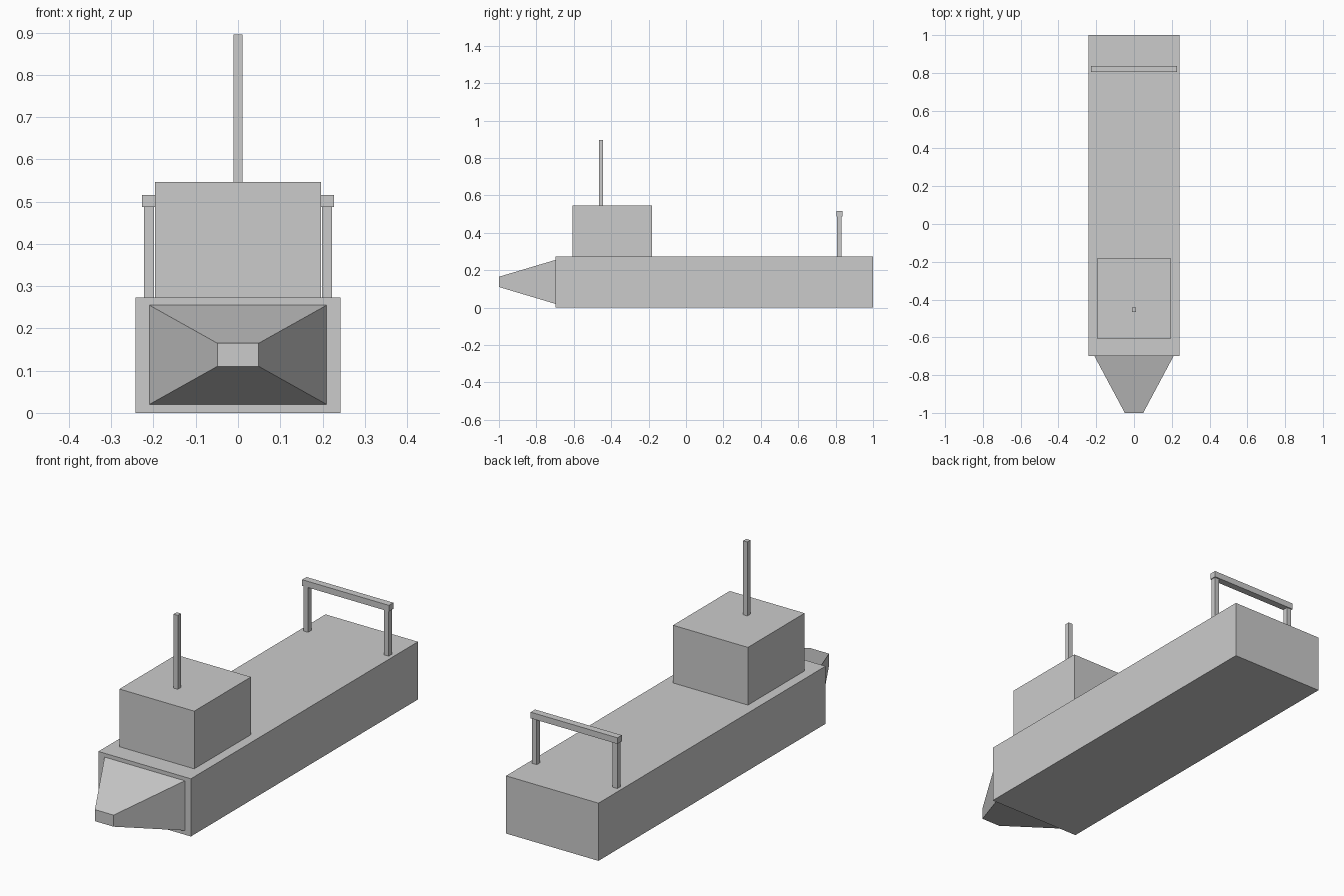
import bpy, bmesh
from mathutils import Vector

cube = bpy.data.objects.get("Cube")
if cube:
    bpy.data.objects.remove(cube, do_unlink=True)

grey = bpy.data.materials.new("plain grey")
grey.use_nodes = True
colour = (0.6, 0.6, 0.6, 1)
grey.diffuse_color = colour
grey.node_tree.nodes["Principled BSDF"].inputs["Base Color"].default_value = colour


def box(name, low, high, shape=None):
    """Flat-shaded box between two corners; shape may move its vertices."""
    low, high = Vector(low), Vector(high)
    mesh = bpy.data.meshes.new(name)
    bm = bmesh.new()
    bmesh.ops.create_cube(bm, size=1)
    for v in bm.verts:
        v.co = (low + high) / 2 + v.co * (high - low)
        if shape:
            shape(v)
    bm.to_mesh(mesh)
    bm.free()
    mesh.materials.append(grey)
    obj = bpy.data.objects.new(name, mesh)
    bpy.context.scene.collection.objects.link(obj)
    return obj


bow_y, deck, roof, beam_z = -0.698, 0.273, 0.546, 0.487


def taper_bow(v):
    # shrink the forward end to a small blunt nose
    if v.co.y < -0.9:
        v.co.x *= 0.233
        v.co.z = 0.1375 + (v.co.z - 0.1375) * 0.233


# Hull and bow
box("hull", (-0.242, bow_y, 0), (0.242, 1, deck))
box("bow", (-0.21, -1, 0.02), (0.21, bow_y, 0.255), taper_bow)

# Wheelhouse and mast
box("wheelhouse", (-0.196, -0.607, deck), (0.196, -0.183, roof))
box("mast", (-0.011, -0.466, roof), (0.011, -0.443, 0.896))

# Stern gantry
for side, x in (("left", 0.211), ("right", -0.211)):
    box(side + "_gantry_post", (x - 0.012, 0.808, deck), (x + 0.012, 0.832, beam_z))
box("gantry_beam", (-0.227, 0.804, beam_z), (0.227, 0.837, 0.516))
